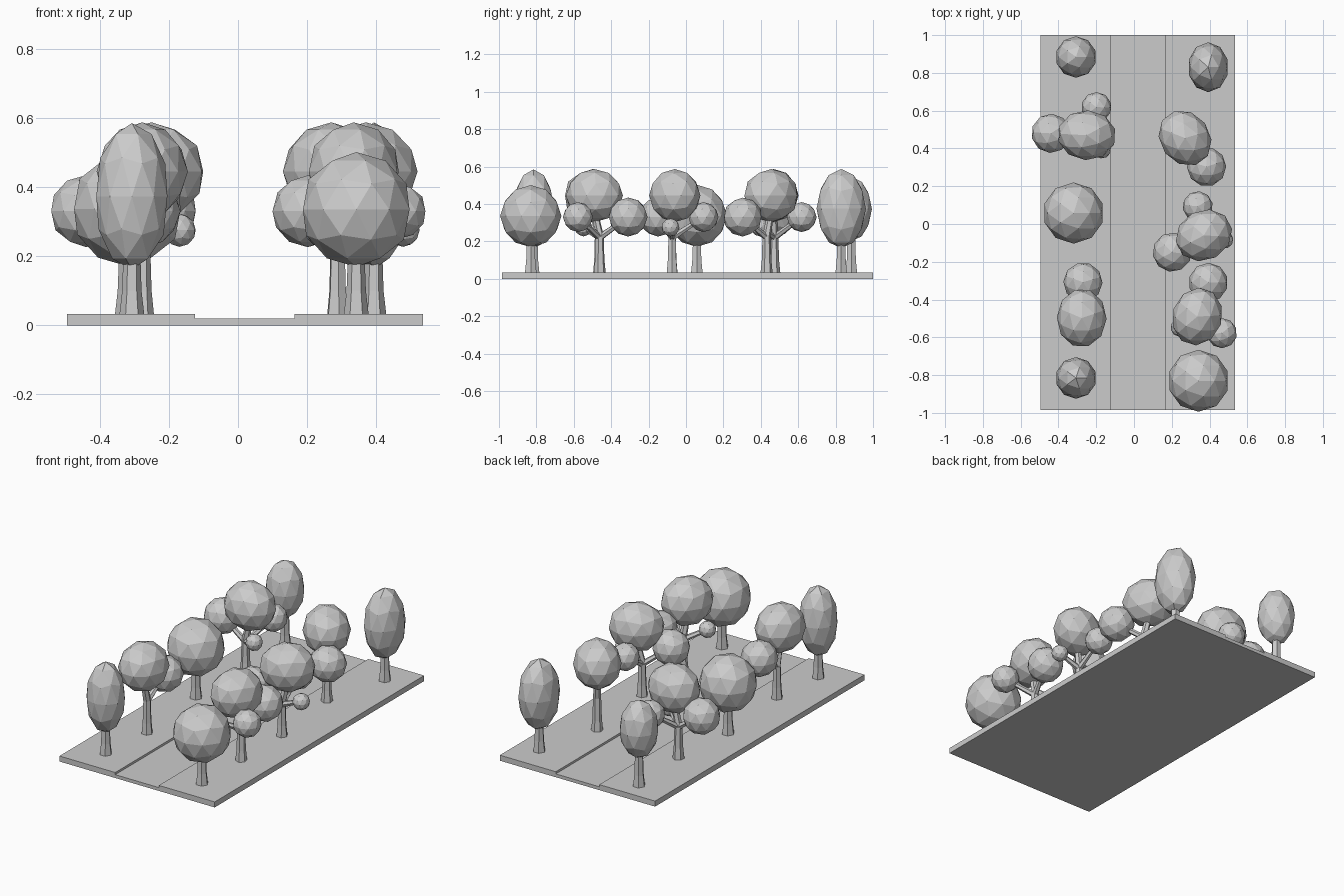
import bpy, bmesh, math
from mathutils import Vector, Matrix

if "Cube" in bpy.data.objects:
    bpy.data.objects.remove(bpy.data.objects["Cube"])

grey = bpy.data.materials.new("plain_grey")
grey.diffuse_color = (0.6, 0.6, 0.6, 1)
grey.use_nodes = True
grey.node_tree.nodes["Principled BSDF"].inputs["Base Color"].default_value = grey.diffuse_color


def finish(name, bm):
    me = bpy.data.meshes.new(name)
    bm.to_mesh(me)
    bm.free()
    me.materials.append(grey)
    ob = bpy.data.objects.new(name, me)
    bpy.context.collection.objects.link(ob)
    return ob


def extruded_profile(name, pts, y0, y1):
    """Cross-section in xz, extruded along y."""
    bm = bmesh.new()
    face = bm.faces.new([bm.verts.new((x, y0, z)) for x, z in pts])
    ext = bmesh.ops.extrude_face_region(bm, geom=[face])
    verts = [g for g in ext["geom"] if isinstance(g, bmesh.types.BMVert)]
    bmesh.ops.translate(bm, verts=verts, vec=(0, y1 - y0, 0))
    bmesh.ops.recalc_face_normals(bm, faces=bm.faces)
    finish(name, bm)


def blob(name, c, r, angle=0):
    """Low-poly leaf ball, r = radii along x, y, z."""
    bm = bmesh.new()
    m = Matrix.Translation(c) @ Matrix.Rotation(angle, 4, 'Z') @ Matrix.Diagonal((*r, 1))
    bmesh.ops.create_icosphere(bm, subdivisions=2, radius=1, matrix=m)
    finish(name, bm)


def limb(name, rings, sides=6):
    """Tapered tube through (point, radius) rings."""
    bm = bmesh.new()
    axis = (Vector(rings[-1][0]) - Vector(rings[0][0])).to_track_quat('Z', 'Y')
    loops = []
    for p, r in rings:
        loops.append([bm.verts.new(Vector(p) + axis @ Vector(
            (r * math.cos(i * math.tau / sides), r * math.sin(i * math.tau / sides), 0)))
            for i in range(sides)])
    for a, b in zip(loops, loops[1:]):
        for i in range(sides):
            j = (i + 1) % sides
            bm.faces.new((a[i], a[j], b[j], b[i]))
    bm.faces.new(loops[0][::-1])
    bm.faces.new(loops[-1])
    bmesh.ops.recalc_face_normals(bm, faces=bm.faces)
    finish(name, bm)


def single_tree(x, y, z, r):
    limb("trunk", [((x, y, 0.03), 0.036), ((x, y, 0.1), 0.028), ((x, y, z - 0.08), 0.022)])
    blob("crown", (x, y, z), r)


def branched_tree(x, y, deg, side_balls):
    """Large crown plus side balls given as (angle offset, distance, z, radius)."""
    a = math.radians(deg)
    tx, ty = x + 0.03 * math.cos(a), y + 0.03 * math.sin(a)
    limb("trunk", [((tx, ty, 0.03), 0.033), ((tx, ty, 0.1), 0.026),
                   ((tx, ty, 0.23), 0.022), ((x, y, 0.36), 0.018)])
    blob("main_crown", (x, y, 0.445), (0.155, 0.132, 0.142), a)
    for off, d, z, r in side_balls:
        b = a + math.radians(off)
        c = (x + d * math.cos(b), y + d * math.sin(b), z)
        limb("branch", [((tx, ty, min(0.22, z - 0.03)), 0.018), (c, 0.012)])
        blob("side_crown", c, (r, r, r), b)


# Pavement with a sunken road down the middle
extruded_profile("avenue_base", [(-0.495, 0), (0.535, 0), (0.535, 0.033), (0.164, 0.033),
                                 (0.164, 0.02), (-0.125, 0.02), (-0.125, 0.033),
                                 (-0.495, 0.033)], -0.985, 1.0)

# Tall oval trees
single_tree(-0.307, -0.815, 0.373, (0.108, 0.11, 0.212))
single_tree(0.393, 0.83, 0.375, (0.108, 0.132, 0.212))
single_tree(-0.307, 0.884, 0.373, (0.108, 0.11, 0.172))

# Round trees
single_tree(0.342, -0.83, 0.335, (0.162, 0.164, 0.166))
single_tree(-0.32, 0.058, 0.337, (0.162, 0.162, 0.166))

# Branching trees: two shapes, turned to different headings
three = [(0, 0.19, 0.33, 0.104), (-106, 0.157, 0.33, 0.08), (140, 0.11, 0.275, 0.048)]
for x, y, deg in [(-0.25, 0.47, 177), (0.335, -0.49, 72), (0.37, -0.06, 208)]:
    branched_tree(x, y, deg, three)
for x, y, deg in [(-0.277, -0.498, 88), (0.27, 0.455, -53)]:
    branched_tree(x, y, deg, three[:1])
